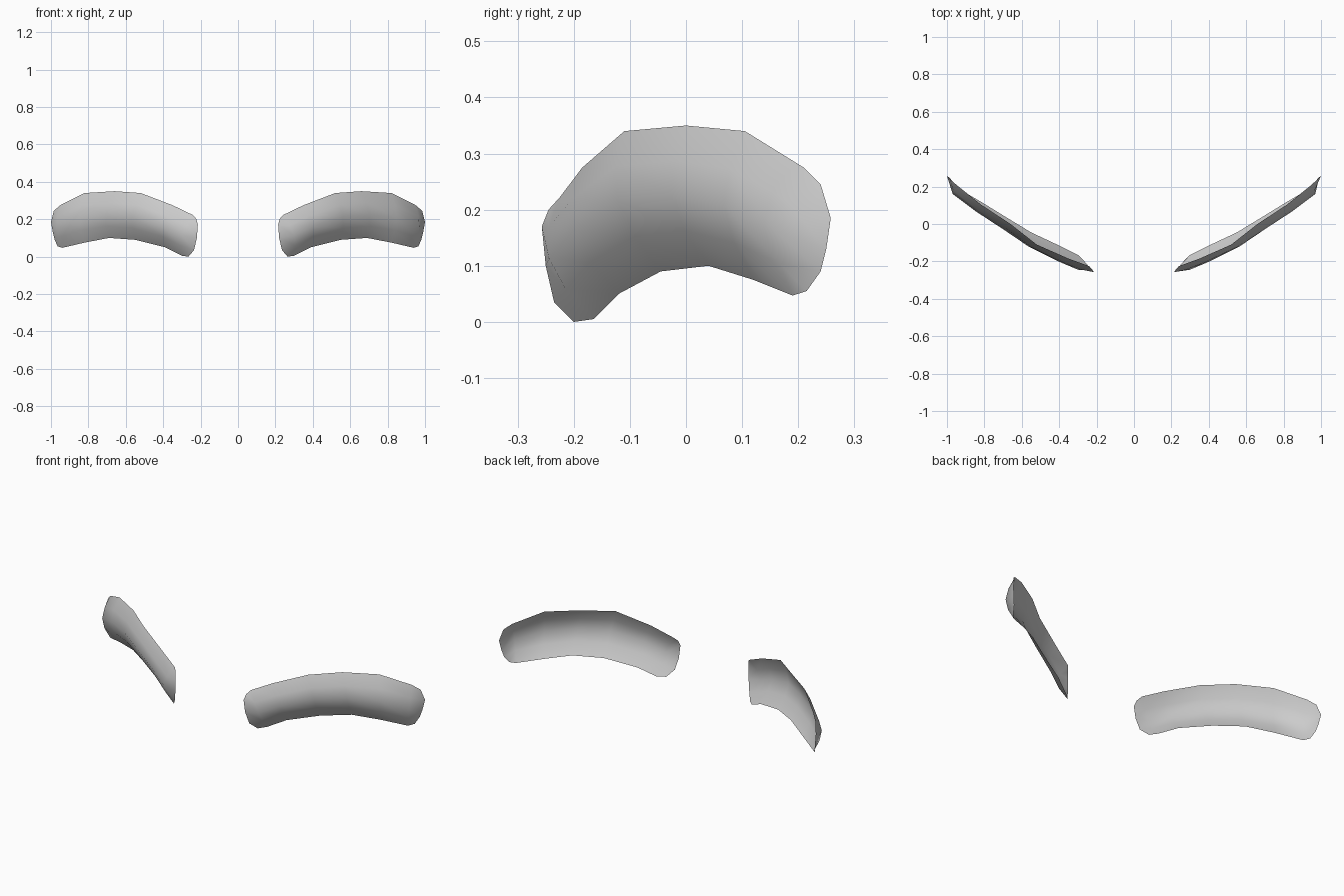
import bpy, math
from mathutils import Vector

if "Cube" in bpy.data.objects:
    bpy.data.objects.remove(bpy.data.objects["Cube"])

grey = bpy.data.materials.new("light_grey")
grey.diffuse_color = (0.6, 0.6, 0.6, 1)
grey.use_nodes = True
grey.node_tree.nodes["Principled BSDF"].inputs["Base Color"].default_value = grey.diffuse_color

# upper rim point, lower rim point, forward bulge for each station along the brow
STATIONS = [
    ((.24, -.225, .222), (.30, -.165, .005), .058),
    ((.35, -.185, .275), (.39, -.12, .05), .058),
    ((.52, -.11, .34), (.55, -.045, .09), .052),
    ((.66, 0, .35), (.69, .04, .10), .054),
    ((.82, .105, .34), (.82, .12, .075), .052),
    ((.95, .21, .275), (.94, .19, .047), .047),
]
# rounded rims closing the two ends, from top to bottom
INNER_END = [(.222, -.245, .20), (.215, -.257, .17), (.22, -.25, .10),
             (.235, -.235, .035), (.265, -.20, 0)]
OUTER_END = [(.985, .24, .245), (1, .258, .185), (.99, .25, .13),
             (.98, .24, .09), (.965, .215, .055)]
OUTWARD = Vector((.52, -.85, 0))
N = 5


def section(top, bottom, bulge):
    """Arched cross-section from upper rim to lower rim."""
    top, bottom = Vector(top), Vector(bottom)
    return [top.lerp(bottom, i / (N - 1))
            + OUTWARD * bulge * math.sin(math.pi * i / (N - 1)) for i in range(N)]


def brow(name, side):
    """Thin curved shell lofted through the sections."""
    columns = [INNER_END] + [section(*s) for s in STATIONS] + [OUTER_END]
    verts = [(side * p[0], p[1], p[2]) for col in columns for p in col]
    faces = []
    for c in range(len(columns) - 1):
        for r in range(N - 1):
            a = c * N + r
            f = (a, a + 1, a + N + 1, a + N)
            faces.append(f if side > 0 else f[::-1])
    mesh = bpy.data.meshes.new(name)
    mesh.from_pydata(verts, [], faces)
    mesh.materials.append(grey)
    mesh.polygons.foreach_set("use_smooth", [True] * len(faces))
    obj = bpy.data.objects.new(name, mesh)
    bpy.context.collection.objects.link(obj)


brow("right_eyebrow", 1)
brow("left_eyebrow", -1)
